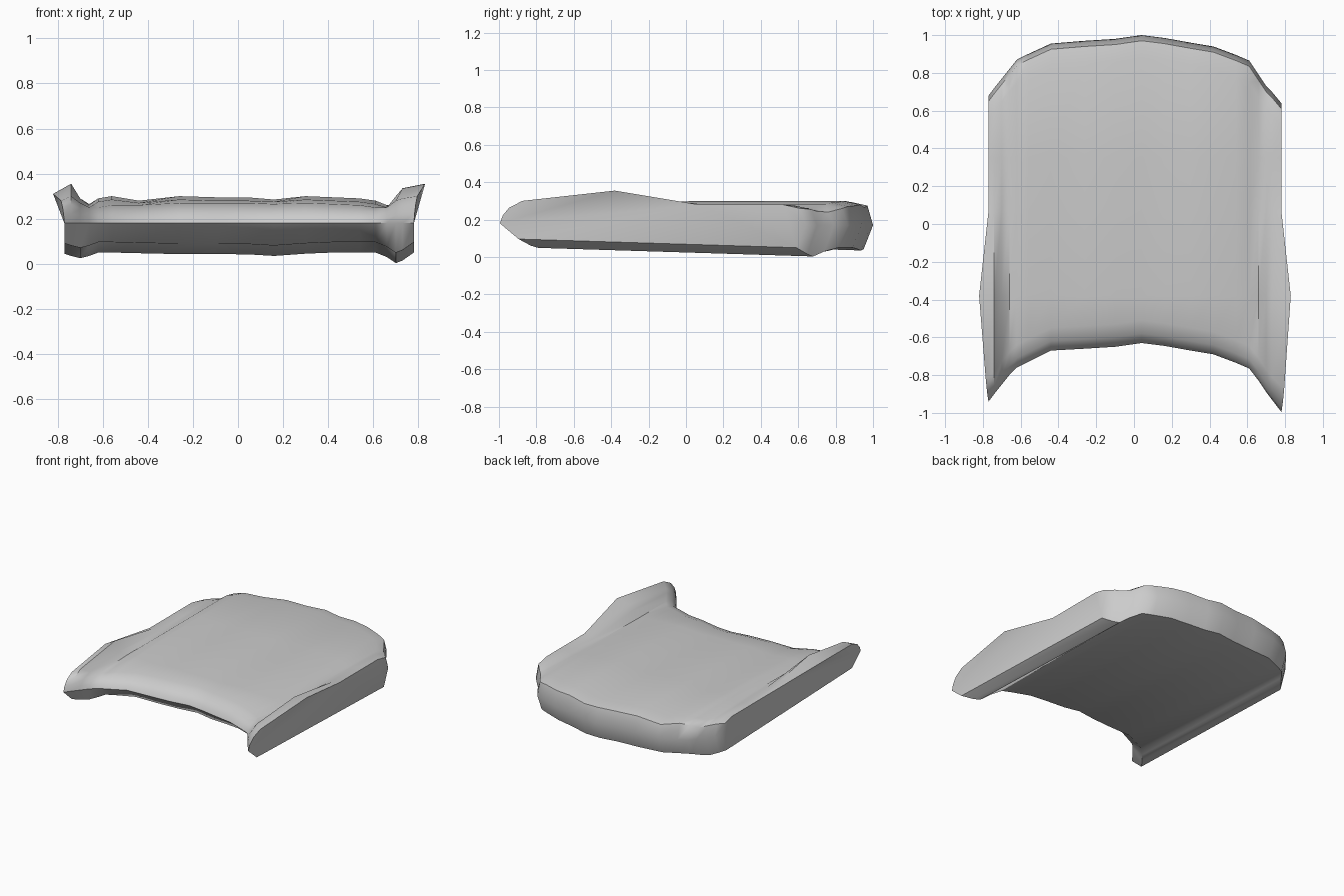
import bpy, bmesh, math

if "Cube" in bpy.data.objects:
    bpy.data.objects.remove(bpy.data.objects["Cube"])

# Stations across the width:
# x, front y, back y, top height at front / wing / back, underside height at back
STATIONS = [
    (-.77, -.94, .68, .28, .31, .27, .045),
    (-.74, -.90, .72, .30, .355, .275, .035),
    (-.70, -.85, .77, .27, .29, .27, .025),
    (-.66, -.80, .82, .25, .26, .265, .035),
    (-.62, -.76, .87, .25, .275, .29, .05),
    (-.56, -.73, .90, .26, .285, .30, .05),
    (-.44, -.67, .955, .26, .27, .28, .047),
    (-.26, -.66, .97, .27, .285, .30, .043),
    (-.10, -.65, .98, .27, .28, .295, .043),
    (.04, -.63, 1.0, .27, .28, .295, .042),
    (.16, -.645, .985, .265, .275, .285, .035),
    (.30, -.67, .96, .27, .285, .30, .045),
    (.42, -.69, .94, .265, .28, .295, .05),
    (.54, -.735, .895, .26, .275, .29, .05),
    (.61, -.765, .865, .25, .265, .28, .05),
    (.66, -.83, .79, .25, .25, .26, .03),
    (.70, -.89, .73, .28, .30, .265, .003),
    (.73, -.93, .70, .29, .335, .275, .015),
    (.78, -.995, .64, .30, .355, .28, .05),
]
FLARE = {1: .003, 2: .008, 3: .015, 4: .05}   # outward lean of the side wings
WING_END = 5                                  # top point where the wing ends


def profile(x, yf, yb, hf, hm, hb, zb, outer):
    """Closed front-to-back section: nose, top, back edge, underside."""
    nose = .18
    pts = [(yf, nose)]
    for dy, f in ((.015, .35), (.05, .7), (.12, 1)):
        pts.append((yf + dy, nose + (hf - nose) * f))
    pts += [(-.38, hm), (.07, hb), (.35, hb), (yb - .12, hb),
            (yb - .03, hb - .02), (yb, .17), (yb - .05, zb), (yf + .1, zb + .046)]
    side = math.copysign(1, x) if outer else 0
    return [(x + side * FLARE.get(i, 0), y, z) for i, (y, z) in enumerate(pts)]


# Seat cushion: sections joined across the width
bm = bmesh.new()
last = len(STATIONS) - 1
rings = [[bm.verts.new(p) for p in profile(*s, i in (0, last))]
         for i, s in enumerate(STATIONS)]
n = len(rings[0])
for a, b in zip(rings, rings[1:]):
    for i in range(n):
        j = (i + 1) % n
        bm.faces.new((a[i], a[j], b[j], b[i]))

# Side panels: flared wing above, flat wall below
caps = []
for r in (rings[0], rings[-1]):
    caps.append(bm.faces.new(r[:WING_END + 1]))
    caps.append(bm.faces.new([r[0]] + r[WING_END:]))
bmesh.ops.recalc_face_normals(bm, faces=bm.faces)
caps = bmesh.ops.triangulate(bm, faces=caps)["faces"]

# Smooth upholstery; flat underside and side panels
for f in bm.faces:
    f.smooth = f.normal.z > -.5 and f not in caps

mesh = bpy.data.meshes.new("seat_cushion")
bm.to_mesh(mesh)
bm.free()
seat = bpy.data.objects.new("seat_cushion", mesh)
bpy.context.collection.objects.link(seat)
bpy.context.view_layer.objects.active = seat
seat.select_set(True)
bpy.ops.object.shade_smooth_by_angle(angle=math.radians(42))
